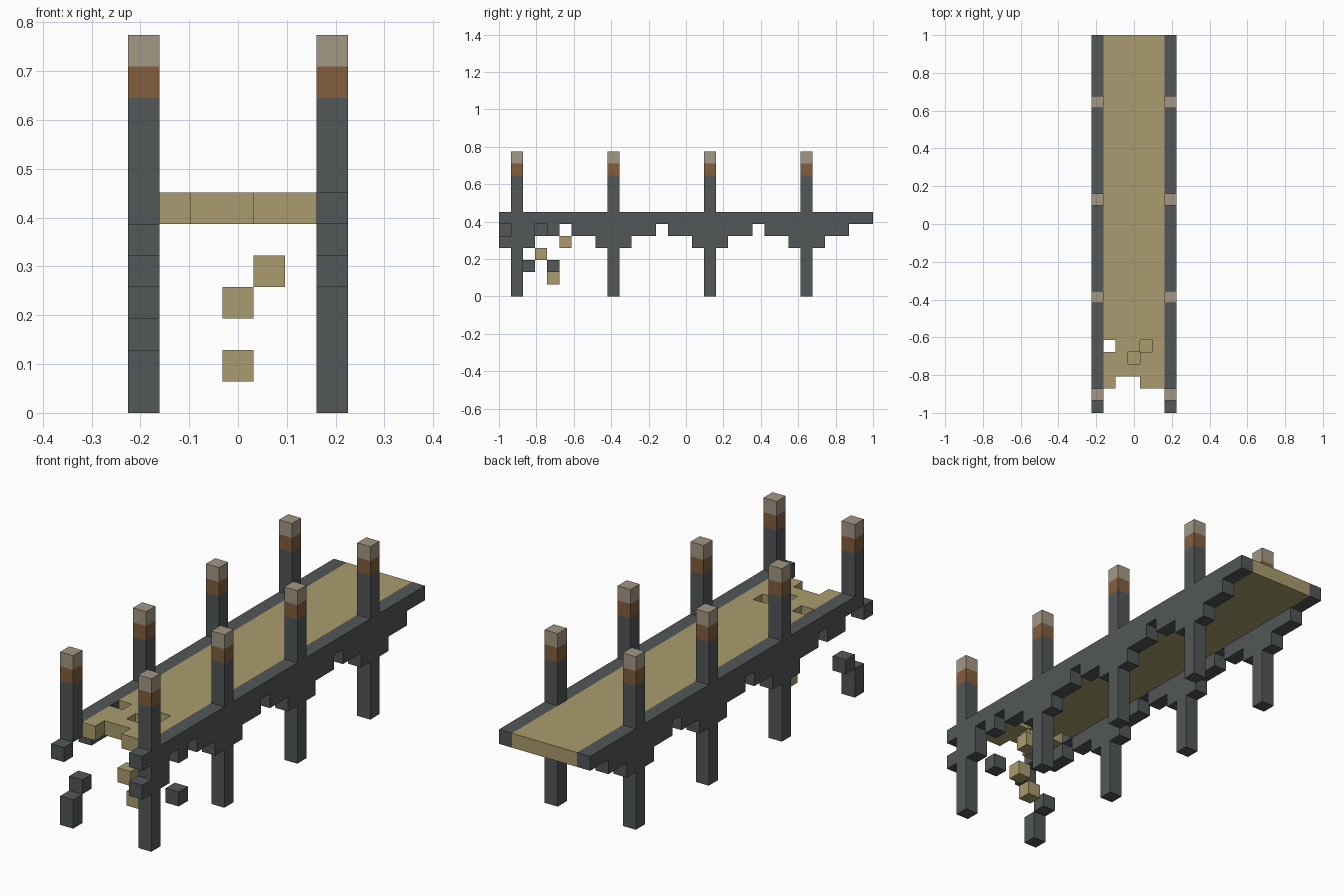
import bpy, bmesh
from mathutils import Vector
from itertools import product

if "Cube" in bpy.data.objects:
    bpy.data.objects.remove(bpy.data.objects["Cube"], do_unlink=True)

# Block grid: 7 wide, 31 long, 12 high
WIDE, LONG = 7, 31
U = 2 / LONG
POST_ROWS = (1, 9, 17, 25)
SIDES = {"right": 0, "left": WIDE - 1}


def material(name, rgb):
    mat = bpy.data.materials.new(name)
    mat.use_nodes = True
    mat.diffuse_color = (*rgb, 1)
    mat.node_tree.nodes["Principled BSDF"].inputs["Base Color"].default_value = (*rgb, 1)
    return mat


STONE = material("dark stone", (0.085, 0.095, 0.098))
PLANK = material("tan plank", (0.40, 0.335, 0.157))
RUST = material("rust band", (0.223, 0.112, 0.048))
CAP = material("pale cap", (0.366, 0.31, 0.227))


def span(xs, ys, zs):
    """Set of grid cells filling the given ranges."""
    return set(product(xs, ys, zs))


def blocks(name, cells, mat):
    """One object made of the outer skin of a set of grid cells."""
    bm = bmesh.new()
    corners = {}

    def corner(p):
        if p not in corners:
            corners[p] = bm.verts.new(((p[0] - WIDE / 2) * U, (p[1] - LONG / 2) * U, p[2] * U))
        return corners[p]

    for cell in sorted(cells):
        for axis, side in product(range(3), (0, 1)):
            beside = list(cell)
            beside[axis] += 2 * side - 1
            if tuple(beside) in cells:
                continue
            ring = []
            for a, b in ((0, 0), (1, 0), (1, 1), (0, 1)):
                p = list(cell)
                p[axis] += side
                p[(axis + 1) % 3] += a
                p[(axis + 2) % 3] += b
                ring.append(corner(tuple(p)))
            bm.faces.new(ring if side else ring[::-1])
    mesh = bpy.data.meshes.new(name)
    bm.to_mesh(mesh)
    bm.free()
    mesh.materials.append(mat)
    obj = bpy.data.objects.new(name, mesh)
    bpy.context.collection.objects.link(obj)
    return obj


# Side frames: beam, posts and stepped brackets, with broken blocks at the front
for side, x in SIDES.items():
    frame = span([x], range(LONG), [6])
    for row in POST_ROWS:
        frame |= span([x], [row], range(10))
        for reach, z in ((3, 5), (1, 4)):
            frame |= span([x], range(max(0, row - reach), row + reach + 1), [z])
    if side == "right":
        frame -= span([x], [0, 1, 2], [4]) | span([x], [1], range(2, 6))
        frame -= {(x, 2, 5), (x, 0, 6)}
        fallen = (x, 2, 2)
    else:
        frame -= {(x, 0, 5), (x, 3, 5)}
        fallen = (x, 4, 2)
    blocks(side + "_frame", frame, STONE)
    blocks(side + "_fallen_stone", {fallen}, STONE)

    # Post tops
    for i, row in enumerate(POST_ROWS, 1):
        blocks(f"{side}_post_band_{i}", {(x, row, 10)}, RUST)
        blocks(f"{side}_post_cap_{i}", {(x, row, 11)}, CAP)

# Deck with a ragged front edge and holes
deck = span(range(1, 6), range(2, LONG), [6])
deck -= {(2, 2, 6), (3, 2, 6), (1, 5, 6), (3, 4, 6), (4, 5, 6)}
blocks("deck", deck, PLANK)

# Planks falling from the holes
for i, cell in enumerate(((4, 5, 4), (3, 3, 3), (3, 4, 1)), 1):
    blocks(f"fallen_plank_{i}", {cell}, PLANK)
